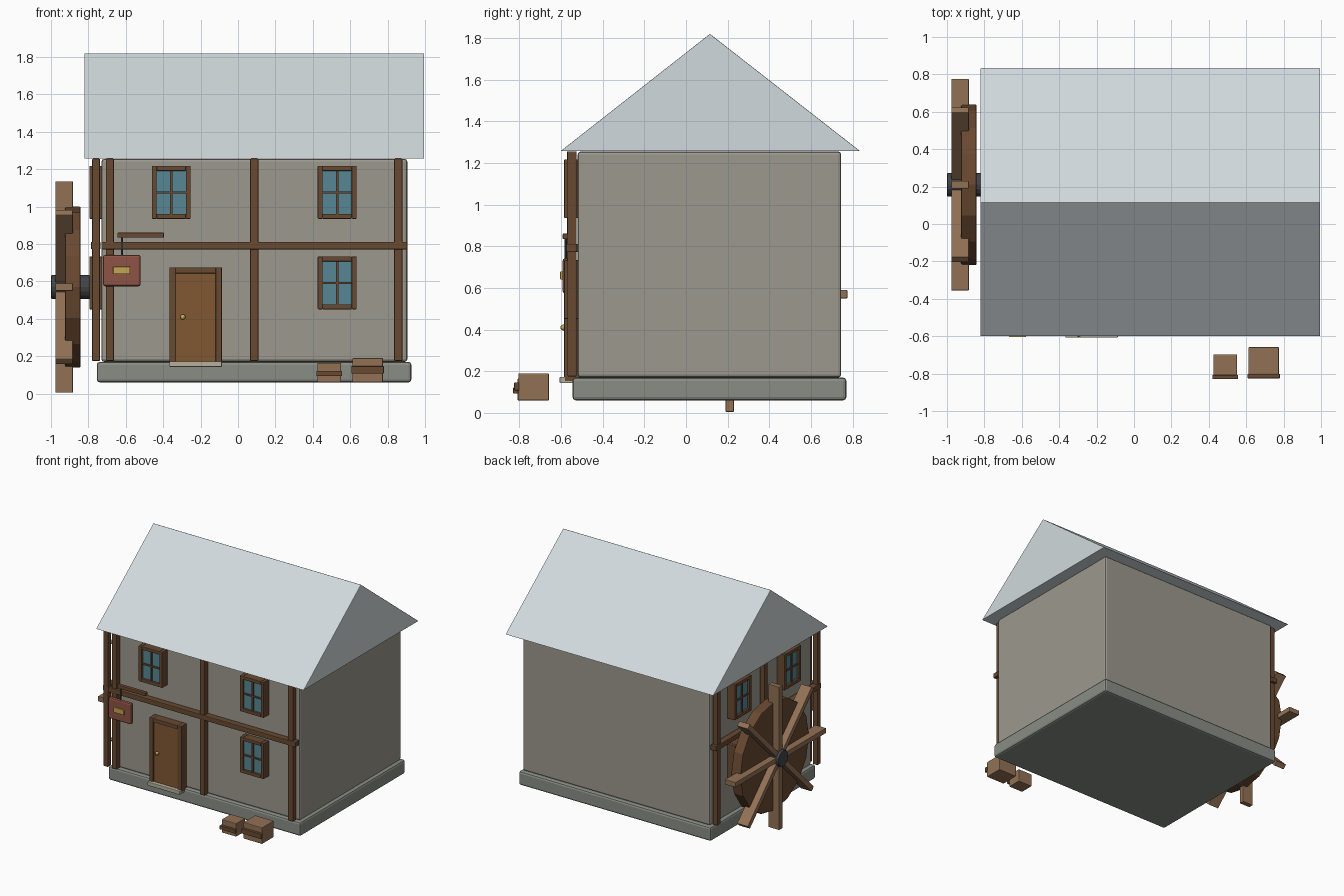
import bpy, bmesh, math
from mathutils import Matrix, Vector

if "Cube" in bpy.data.objects:
    bpy.data.objects.remove(bpy.data.objects["Cube"])


def mat(name, r, g, b):
    m = bpy.data.materials.new(name)
    m.diffuse_color = [(c / 255) ** 2.2 for c in (r, g, b)] + [1]
    m.use_nodes = True
    m.node_tree.nodes["Principled BSDF"].inputs["Base Color"].default_value = m.diffuse_color
    return m


PLASTER = mat("plaster", 155, 152, 140)
STONE = mat("stone", 136, 140, 132)
ROOF = mat("roof_slate", 208, 217, 220)
TIMBER = mat("timber", 104, 75, 54)
DOOR = mat("door_wood", 128, 88, 54)
GLASS = mat("glass", 88, 134, 146)
CRATE = mat("pale_wood", 145, 113, 86)
WHEEL = mat("wheel_wood", 104, 74, 52)
IRON = mat("iron", 68, 70, 74)
BRASS = mat("brass", 196, 164, 84)
RED = mat("sign_red", 142, 84, 70)
SLAB = mat("pale_stone", 180, 174, 156)


def finish(name, bm, material, bevel, xf=None):
    if xf is not None:
        bmesh.ops.transform(bm, matrix=xf, verts=bm.verts)
    bmesh.ops.recalc_face_normals(bm, faces=bm.faces)
    me = bpy.data.meshes.new(name)
    bm.to_mesh(me)
    bm.free()
    me.materials.append(material)
    ob = bpy.data.objects.new(name, me)
    bpy.context.collection.objects.link(ob)
    if bevel:
        m = ob.modifiers.new("bevel", "BEVEL")
        m.width, m.segments, m.limit_method = bevel, 2, 'ANGLE'
    return ob


def box(name, x, y, z, material, bevel=0.004, xf=None):
    bm = bmesh.new()
    bmesh.ops.create_cube(bm, size=1)
    for v in bm.verts:
        v.co = Vector([(a + b) / 2 + c * (b - a) for (a, b), c in zip((x, y, z), v.co)])
    return finish(name, bm, material, bevel, xf)


def cylinder(name, centre, radius, length, sides, axis, material, bevel=0.0):
    bm = bmesh.new()
    bmesh.ops.create_cone(bm, cap_ends=True, segments=sides, radius1=radius,
                          radius2=radius, depth=length)
    rot = {'X': Matrix.Rotation(math.pi / 2, 4, 'Y'), 'Z': Matrix()}[axis]
    return finish(name, bm, material, bevel, Matrix.Translation(centre) @ rot)


# foundation and walls
box("foundation", (-.755, .927), (-.545, .77), (.06, .17), STONE, .016)
box("walls", (-.73, .905), (-.52, .745), (.17, 1.255), PLASTER, .014)

# gabled roof
bm = bmesh.new()
ends = [[bm.verts.new((x, y, z)) for y, z in ((-.602, 1.257), (.836, 1.257), (.115, 1.82))]
        for x in (-.822, .995)]
bm.faces.new(ends[0])
bm.faces.new(ends[1])
for i in range(3):
    j = (i + 1) % 3
    bm.faces.new((ends[0][i], ends[0][j], ends[1][j], ends[1][i]))
finish("roof", bm, ROOF, .004)

# local frames: u along the wall, -y outward from the wall face
FRONT = Matrix.Translation((0, -.52, 0))
SIDE = Matrix.Translation((-.73, 0, 0)) @ Matrix.Rotation(-math.pi / 2, 4, 'Z')


def window(name, u, z, xf):
    w, h, t = .104, .141, .026
    for s in (-1, 1):
        a, b = sorted((u + s * w, u + s * (w - t)))
        box(name + "_jamb", (a, b), (-.065, .005), (z - h, z + h), TIMBER, .004, xf)
        a, b = sorted((z + s * h, z + s * (h - t)))
        box(name + "_rail", (u - w + t, u + w - t), (-.065, .005), (a, b), TIMBER, .003, xf)
    box(name + "_glass", (u - w + .01, u + w - .01), (-.048, .003), (z - h + .01, z + h - .01), GLASS, 0, xf)
    box(name + "_mullion", (u - .006, u + .006), (-.057, -.04), (z - h + .02, z + h - .02), TIMBER, 0, xf)
    box(name + "_bar", (u - w + .02, u + w - .02), (-.057, -.04), (z - .006, z + .006), TIMBER, 0, xf)


# timber framing on the front and left side
for x in (-.685, .0865, .857):
    box("front_post", (x - .022, x + .022), (-.05, -.005), (.175, 1.256), TIMBER, .005, FRONT)
box("front_beam", (-.73, .905), (-.056, -.005), (.772, .812), TIMBER, .005, FRONT)
# side u = -y
for y in (-.55, .1125, .70):
    box("side_post", (-y - .022, -y + .022), (-.05, -.008), (.175, 1.256), TIMBER, .005, SIDE)
box("side_beam", (-.745, .57), (-.056, -.005), (.772, .812), TIMBER, .005, SIDE)

# windows
for x, z in ((-.357, 1.076), (.53, 1.076), (.53, .592)):
    window("front_window", x, z, FRONT)
for y in (-.2, .42):
    for z in (1.076, .592):
        window("side_window", -y, z, SIDE)

# door, knob and step
box("door_jamb_left", (-.367, -.333), (-.585, -.51), (.15, .675), TIMBER)
box("door_jamb_right", (-.12, -.086), (-.585, -.51), (.15, .675), TIMBER)
box("door_head", (-.335, -.118), (-.585, -.51), (.643, .675), TIMBER)
box("door", (-.335, -.118), (-.577, -.51), (.165, .645), DOOR)
bm = bmesh.new()
bmesh.ops.create_uvsphere(bm, u_segments=12, v_segments=8, radius=.014)
finish("door_knob", bm, BRASS, 0, Matrix.Translation((-.295, -.59, .41)))
box("door_step", (-.367, -.086), (-.607, -.52), (.143, .173), SLAB)

# hanging sign
box("sign_bracket", (-.645, -.396), (-.592, -.563), (.834, .861), TIMBER)
cylinder("sign_rod", (-.62, -.578, .79), .006, .12, 8, 'Z', IRON)
box("sign_board", (-.722, -.52), (-.593, -.562), (.574, .742), RED, .012)
box("sign_plate", (-.667, -.577), (-.604, -.588), (.64, .679), BRASS, .003)

# water wheel
hub = Vector((-.93, .21, .57))
cylinder("wheel_disc", (-.883, .21, .57), .43, .082, 16, 'X', WHEEL, .006)
cylinder("wheel_hub", (-.895, .21, .57), .063, .21, 16, 'X', IRON, .006)
for i in range(8):
    spin = Matrix.Translation(hub) @ Matrix.Rotation(i * math.pi / 4, 4, 'X')
    box("wheel_paddle", (-.047, .047), (-.02, .02), (.03, .565), CRATE, .003, spin)

# crates with front bands
for x0, x1, y0, y1, z1, b0, b1 in ((.424, .551, -.81, -.697, .165, .093, .122),
                                   (.611, .775, -.805, -.658, .19, .108, .147)):
    box("crate", (x0, x1), (y0, y1), (.06, z1), CRATE, .005)
    box("crate_band", (x0 - .005, x1 + .005), (y0 - .02, y0 + .004), (b0, b1), TIMBER, .003)
